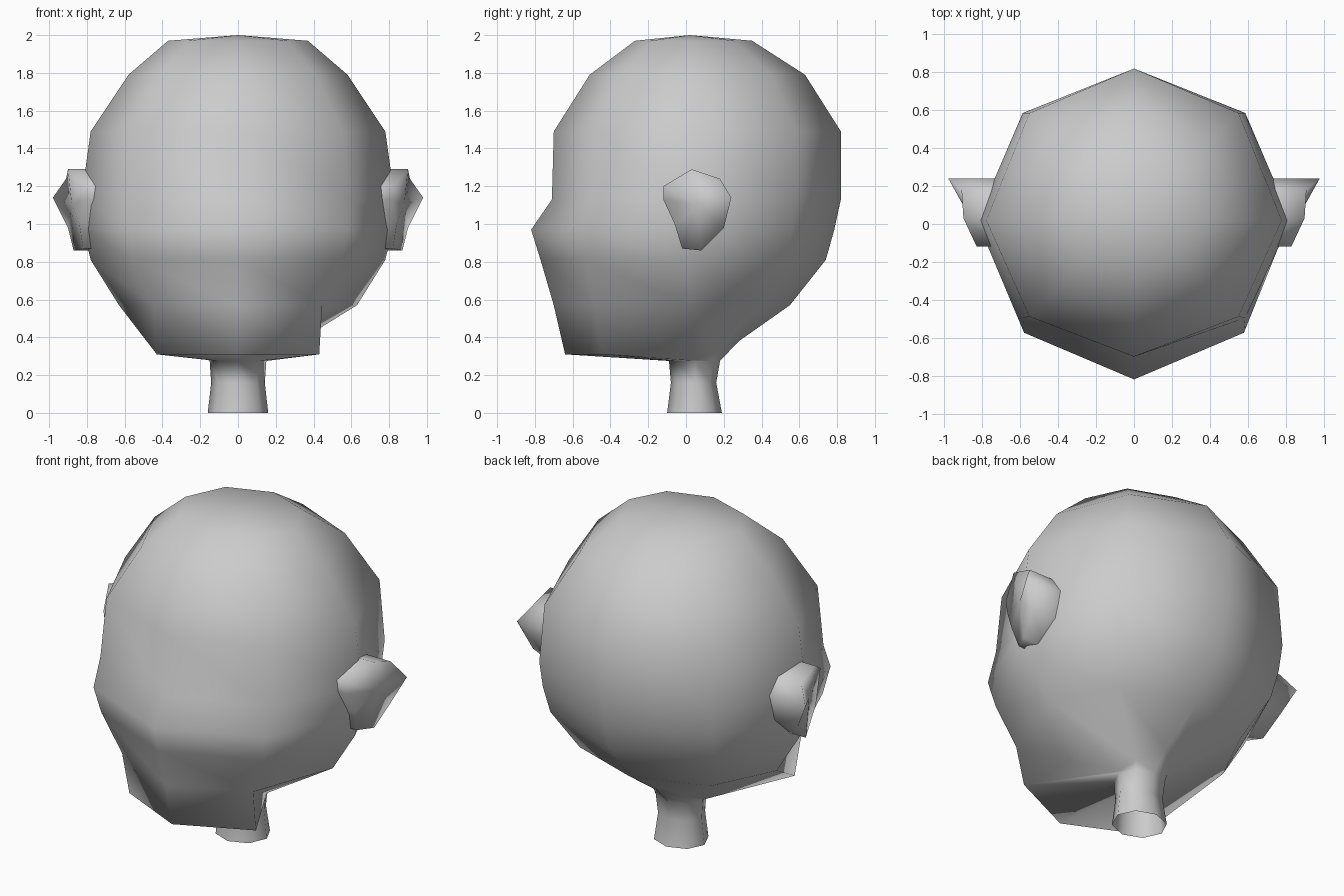
import bpy
import math
from mathutils import Vector

cube = bpy.data.objects.get("Cube")
if cube:
    bpy.data.objects.remove(cube)

clay = bpy.data.materials.new("grey clay")
clay.use_nodes = True
clay.diffuse_color = (0.6, 0.6, 0.6, 1)
clay.node_tree.nodes["Principled BSDF"].inputs["Base Color"].default_value = (0.6, 0.6, 0.6, 1)

SIDES = 8


def make_object(name, verts, faces):
    mesh = bpy.data.meshes.new(name)
    mesh.from_pydata(verts, [], faces)
    mesh.materials.append(clay)
    mesh.shade_smooth()
    obj = bpy.data.objects.new(name, mesh)
    bpy.context.collection.objects.link(obj)
    return obj


def ring(z, width, front, back, centre=0.02):
    """Eight-sided loop, starting at the front and going round by the left."""
    loop = []
    for i in range(SIDES):
        a = math.tau * i / SIDES
        c = math.cos(a)
        depth = (front - centre) if c > 0 else (centre - back)
        loop.append(Vector((width * math.sin(a), centre + depth * c, z)))
    return loop


def bridge(a, b, count):
    """Quads between two loops that start at vertex a and vertex b."""
    return [(a + i, b + i, b + (i + 1) % count, a + (i + 1) % count) for i in range(count)]


# Skull, from crown to cheeks: height, half width, front, back
loops = [ring(*r) for r in (
    (1.97, 0.37, -0.27, 0.35),
    (1.79, 0.58, -0.51, 0.63),
    (1.49, 0.78, -0.70, 0.82),
    (1.13, 0.83, -0.71, 0.82),
    (0.97, 0.82, -0.82, 0.785),
    (0.81, 0.78, -0.77, 0.74),
    (0.57, 0.63, -0.70, 0.55),
)]

# Jaw: flat chin at the front, running into the neck at the sides and back
jaw = ring(0.28, 0.16, -0.09, 0.20, 0.05)
jaw[0] = Vector((0, -0.64, 0.31))
for i, side in ((1, 1), (7, -1)):
    jaw[i] = Vector((0.43 * side, -0.44, 0.31))
jaw[3].z = jaw[5].z = 0.32
jaw[4] = Vector((0, 0.28, 0.38))
loops.append(jaw)

# Neck, open at the bottom
loops += [ring(*r) for r in (
    (0.275, 0.15, -0.09, 0.18, 0.05),
    (0.16, 0.142, -0.08, 0.16, 0.05),
    (0.0, 0.16, -0.10, 0.19, 0.05),
)]

verts = [Vector((0, 0.02, 2))] + [v for loop in loops for v in loop]
faces = [(0, 1 + i, 1 + (i + 1) % SIDES) for i in range(SIDES)]
for k in range(len(loops) - 1):
    faces += bridge(1 + k * SIDES, 1 + (k + 1) * SIDES, SIDES)
make_object("head", verts, faces)

# Ear: a flared rim around a shallow hollow, rooted in the side of the head
rim = [Vector(p) for p in (
    (0.90, 0.03, 1.29), (0.91, 0.18, 1.24), (0.98, 0.24, 1.14), (0.90, 0.20, 0.98),
    (0.87, 0.08, 0.86), (0.82, -0.02, 0.87), (0.84, -0.06, 1.0), (0.82, -0.12, 1.13),
    (0.83, -0.12, 1.2))]
root = [Vector((0.71, v.y, v.z)) for v in rim]
hollow = Vector((0.88, 0.06, 1.1))
n = len(rim)
ear_faces = bridge(0, n, n) + [(n + i, 2 * n, n + (i + 1) % n) for i in range(n)]


def make_ear(name, side):
    points = [Vector((v.x * side, v.y, v.z)) for v in root + rim + [hollow]]
    make_object(name, points, [f[::-1] if side > 0 else f for f in ear_faces])


make_ear("left_ear", 1)
make_ear("right_ear", -1)
